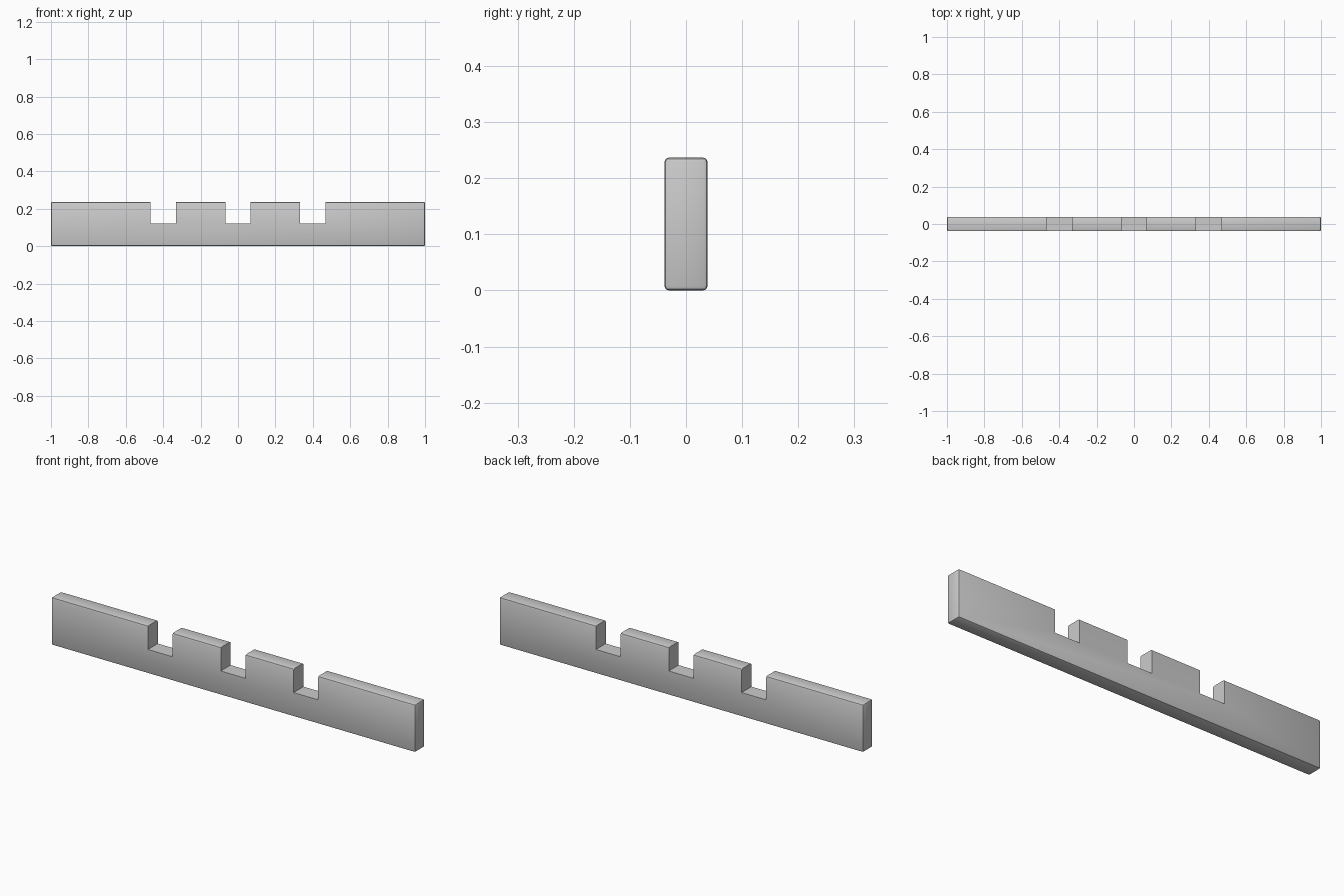
import bpy

if "Cube" in bpy.data.objects:
    bpy.data.objects.remove(bpy.data.objects["Cube"])

def box(name, x, z0, size):
    bpy.ops.mesh.primitive_cube_add(size=1, location=(x, 0, z0 + size[2] / 2))
    ob = bpy.context.object
    ob.name = name
    ob.scale = size
    bpy.ops.object.transform_apply(location=True, rotation=False, scale=True)
    return ob

# Long plank with softened edges
plank = box("notched_plank", 0, 0, (2.0, 0.077, 0.237))
bevel = plank.modifiers.new("soft_edges", 'BEVEL')
bevel.width = 0.008
bevel.segments = 2

# Three square-cut notches along the top edge
cutters = []
for i, x in enumerate((-0.4, 0.0, 0.4)):
    cutter = box(f"notch_cutter_{i}", x, 0.12, (0.135, 0.3, 0.3))
    cutter.hide_render = True
    cutters.append(cutter)
    cut = plank.modifiers.new(f"notch_{i}", 'BOOLEAN')
    cut.operation = 'DIFFERENCE'
    cut.solver = 'EXACT'
    cut.object = cutter

# Bake the cuts, then smooth only the rounded edges
bpy.ops.object.select_all(action='DESELECT')
plank.select_set(True)
bpy.context.view_layer.objects.active = plank
for m in list(plank.modifiers):
    bpy.ops.object.modifier_apply(modifier=m.name)
for c in cutters:
    bpy.data.objects.remove(c, do_unlink=True)
bpy.ops.object.shade_smooth_by_angle(angle=0.52)
